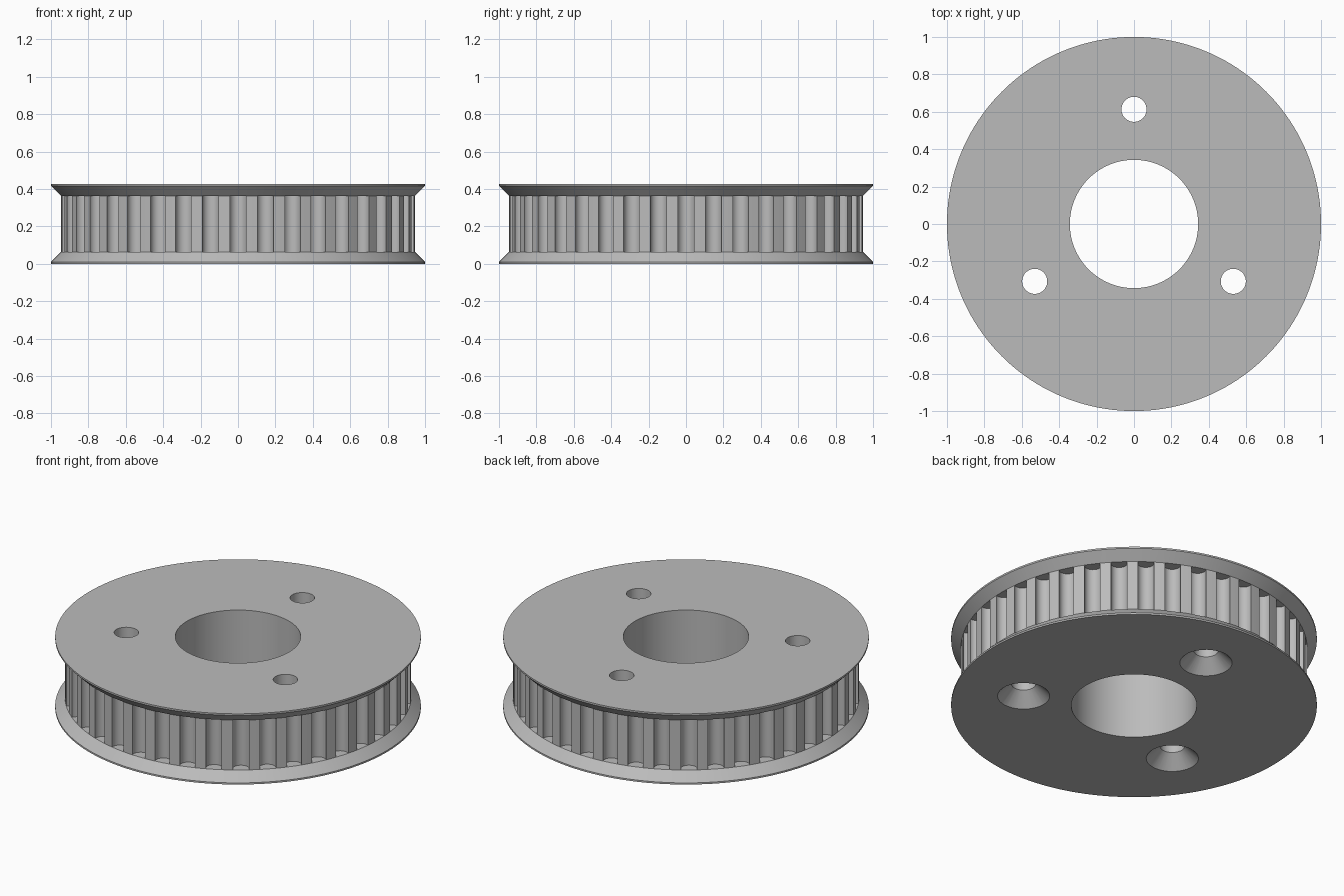
import bpy
import bmesh
from math import sin, cos, radians, tau
from mathutils import Matrix

cube = bpy.data.objects.get("Cube")
if cube:
    bpy.data.objects.remove(cube, do_unlink=True)

TEETH = 40
SEGMENTS = TEETH * 4
HEIGHT, LIP, FLANGE = 0.427, 0.01, 0.063
RIM_R, LAND_R, BORE_R = 1.0, 0.947, 0.343
GROOVE_R, GROOVE_DEPTH = 0.046, 0.0625
HOLE_R, SINK_R, HOLE_CIRCLE = 0.067, 0.143, 0.613

metal = bpy.data.materials.new("grey metal")
metal.use_nodes = True
grey = (0.5, 0.5, 0.5, 1)
metal.diffuse_color = grey
metal.node_tree.nodes["Principled BSDF"].inputs["Base Color"].default_value = grey


def make_object(name, bm):
    bmesh.ops.recalc_face_normals(bm, faces=bm.faces)
    mesh = bpy.data.meshes.new(name)
    bm.to_mesh(mesh)
    bm.free()
    mesh.materials.append(metal)
    obj = bpy.data.objects.new(name, mesh)
    bpy.context.collection.objects.link(obj)
    return obj


def lathe(bm, profile, segments, centre=(0, 0), closed=False):
    """Turn an (r, z) profile about a vertical axis; open profiles get capped."""
    rings = [[bm.verts.new((centre[0] + r * cos(tau * i / segments),
                            centre[1] + r * sin(tau * i / segments), z))
              for i in range(segments)] for r, z in profile]
    pairs = list(zip(rings, rings[1:]))
    if closed:
        pairs.append((rings[-1], rings[0]))
    else:
        bm.faces.new(rings[0])
        bm.faces.new(rings[-1])
    for a, b in pairs:
        for i in range(segments):
            j = (i + 1) % segments
            bm.faces.new((a[i], a[j], b[j], b[i]))


def polar(radius, degrees):
    return radius * cos(radians(degrees)), radius * sin(radians(degrees))


# Pulley ring with bevelled flanges and a central bore
bm = bmesh.new()
lathe(bm, [(BORE_R, 0), (RIM_R, 0), (RIM_R, LIP), (LAND_R, FLANGE),
           (LAND_R, HEIGHT - FLANGE), (RIM_R, HEIGHT - LIP),
           (RIM_R, HEIGHT), (BORE_R, HEIGHT)], SEGMENTS, closed=True)
pulley = make_object("toothed_pulley", bm)

# Round-bottomed belt grooves between the flanges
bm = bmesh.new()
for k in range(TEETH):
    centre = polar(LAND_R - GROOVE_DEPTH + GROOVE_R, 360 * k / TEETH)
    lathe(bm, [(GROOVE_R, FLANGE), (GROOVE_R, HEIGHT - FLANGE)], 28, centre)
grooves = make_object("groove_cutter", bm)

# Three screw holes, countersunk from below
bm = bmesh.new()
extra = 0.02
for angle in (90, 210, 330):
    lathe(bm, [(SINK_R + extra, -extra), (HOLE_R, SINK_R - HOLE_R),
               (HOLE_R, HEIGHT + extra)], 48, polar(HOLE_CIRCLE, angle))
holes = make_object("screw_hole_cutter", bm)

# Cut the ring, then drop the cutters
bpy.context.view_layer.objects.active = pulley
for cutter in (grooves, holes):
    cutter.hide_render = True
    cut = pulley.modifiers.new(cutter.name, 'BOOLEAN')
    cut.operation = 'DIFFERENCE'
    cut.solver = 'EXACT'
    cut.object = cutter
    bpy.ops.object.modifier_apply(modifier=cut.name)
    bpy.data.objects.remove(cutter, do_unlink=True)

bpy.ops.object.select_all(action='DESELECT')
pulley.select_set(True)
bpy.ops.object.shade_smooth_by_angle(angle=radians(30))
